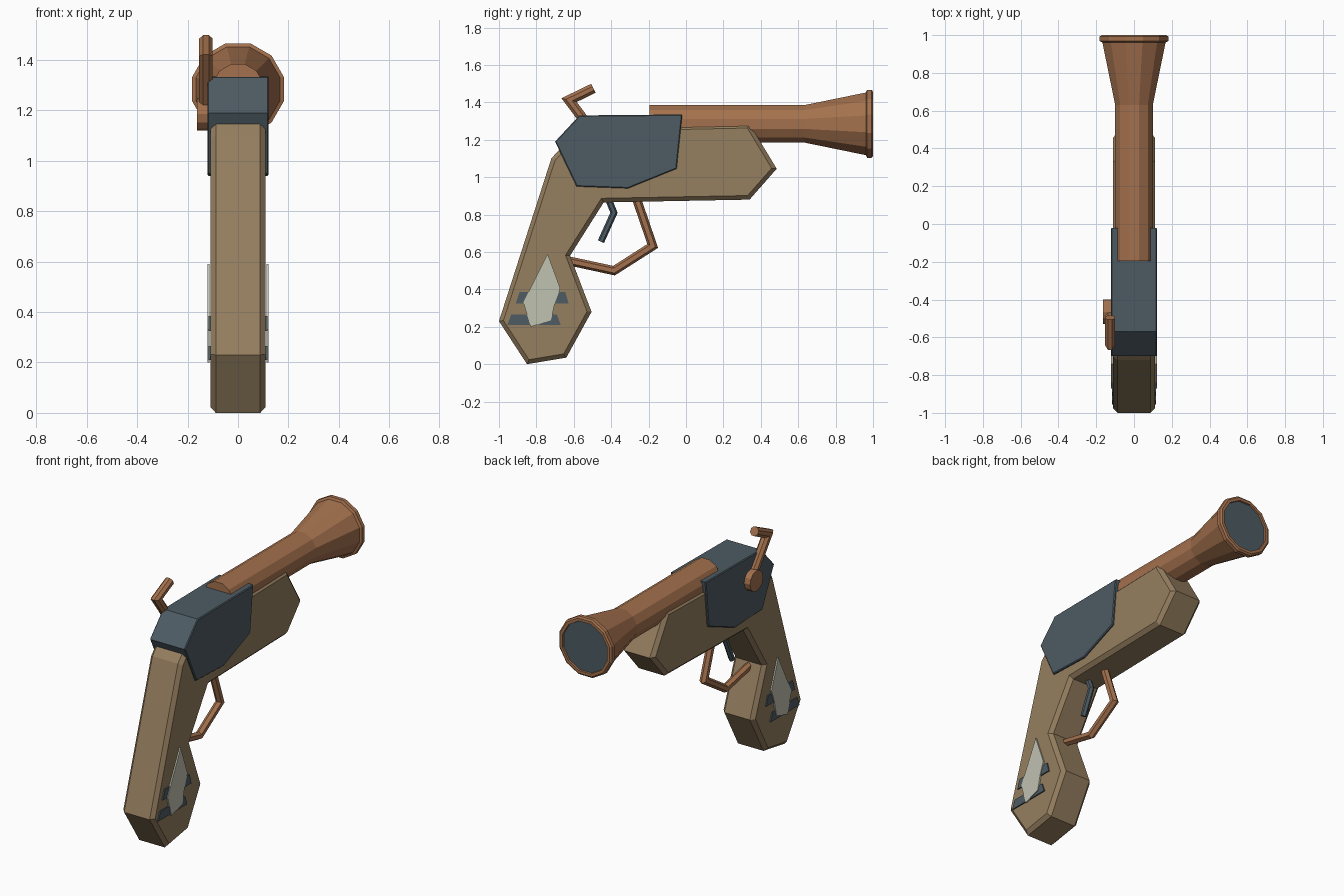
import bpy, bmesh, math
from mathutils import Vector

cube = bpy.data.objects.get("Cube")
if cube:
    bpy.data.objects.remove(cube, do_unlink=True)


def material(name, rgb):
    m = bpy.data.materials.new(name)
    m.use_nodes = True
    m.diffuse_color = (*rgb, 1)
    bsdf = m.node_tree.nodes["Principled BSDF"]
    bsdf.inputs["Base Color"].default_value = (*rgb, 1)
    bsdf.inputs["Roughness"].default_value = 0.8
    return m


WOOD = material("wood", (0.30, 0.21, 0.115))
COPPER = material("copper", (0.37, 0.165, 0.075))
STEEL = material("dark steel", (0.075, 0.105, 0.125))
PALE = material("pale inlay", (0.53, 0.54, 0.44))


def finish(name, bm, mat):
    bmesh.ops.recalc_face_normals(bm, faces=bm.faces)
    me = bpy.data.meshes.new(name)
    bm.to_mesh(me)
    bm.free()
    me.materials.append(mat)
    ob = bpy.data.objects.new(name, me)
    bpy.context.collection.objects.link(ob)
    return ob


def slab(name, outline, x0, x1, mat, chamfer=0):
    """Extrude a side outline of (y, z) points across x, chamfering the side rims."""
    bm = bmesh.new()
    face = bm.faces.new([bm.verts.new((x0, y, z)) for y, z in outline])
    new = bmesh.ops.extrude_face_region(bm, geom=[face])["geom"]
    moved = [v for v in new if isinstance(v, bmesh.types.BMVert)]
    bmesh.ops.translate(bm, verts=moved, vec=(x1 - x0, 0, 0))
    if chamfer:
        rims = [e for e in bm.edges if abs(e.verts[0].co.x - e.verts[1].co.x) < 1e-5]
        bmesh.ops.bevel(bm, geom=rims, offset=chamfer, segments=1, affect='EDGES')
    return finish(name, bm, mat)


def lathe(name, profile, z, mat, sides=12):
    """Revolve (y, radius) points round an axis along y; the ends are capped."""
    bm = bmesh.new()
    rings = []
    for y, r in profile:
        angles = [math.tau * (i + 0.5) / sides for i in range(sides)]
        rings.append([bm.verts.new((r * math.sin(a), y, z + r * math.cos(a))) for a in angles])
    for a, b in zip(rings, rings[1:]):
        for i in range(sides):
            j = (i + 1) % sides
            bm.faces.new((a[i], a[j], b[j], b[i]))
    bm.faces.new(rings[0])
    bm.faces.new(rings[-1])
    return finish(name, bm, mat)


def rod(name, path, x, radius, mat, sides=6):
    """Sweep a polygon along a (y, z) path with mitred joints."""
    pts = [Vector((x, y, z)) for y, z in path]
    side = Vector((1, 0, 0))
    bm = bmesh.new()
    rings = []
    for k, p in enumerate(pts):
        din = (p - pts[k - 1]).normalized() if k else (pts[1] - p).normalized()
        dout = (pts[k + 1] - p).normalized() if k < len(pts) - 1 else din
        mid = (din + dout).normalized()
        out = mid.cross(side) / mid.dot(din)
        angles = [math.tau * (i + 0.5) / sides for i in range(sides)]
        rings.append([bm.verts.new(p + radius * (math.cos(a) * side + math.sin(a) * out))
                      for a in angles])
    for a, b in zip(rings, rings[1:]):
        for i in range(sides):
            j = (i + 1) % sides
            bm.faces.new((a[i], a[j], b[j], b[i]))
    bm.faces.new(rings[0])
    bm.faces.new(rings[-1])
    return finish(name, bm, mat)


# Wooden stock and grip
slab("stock", [(-0.85, 0), (-0.64, 0.035), (-0.505, 0.28), (-0.62, 0.58), (-0.44, 0.865),
               (0.34, 0.88), (0.485, 1.045), (0.34, 1.285), (-0.57, 1.265),
               (-0.72, 1.10), (-1.0, 0.23)], -0.11, 0.11, WOOD, 0.022)

# Steel receiver housing
slab("receiver", [(-0.70, 1.19), (-0.57, 1.33), (-0.02, 1.335), (-0.05, 1.045),
                  (-0.31, 0.94), (-0.585, 0.95)], -0.122, 0.122, STEEL, 0.005)

# Flared barrel with rim and dark mouth
AXIS = 1.285
lathe("barrel", [(-0.195, 0.103), (0.63, 0.103), (0.97, 0.175)], AXIS, COPPER)
lathe("muzzle_rim", [(0.96, 0.17), (0.968, 0.188), (0.992, 0.188), (1.0, 0.178),
                     (1.0, 0.16), (0.985, 0.157)], AXIS, COPPER)
lathe("muzzle_mouth", [(0.97, 0.158), (0.99, 0.158)], AXIS, STEEL)

# Side hammer with its pivot wheel
wheel = [(-0.465 + 0.065 * math.cos(a), 1.185 + 0.065 * math.sin(a))
         for a in (math.tau * i / 12 for i in range(12))]
slab("hammer_wheel", wheel, -0.163, -0.11, COPPER)
rod("hammer_arm", [(-0.46, 1.19), (-0.625, 1.412), (-0.495, 1.475)], -0.127, 0.029, COPPER, 8)

# Trigger and guard
rod("trigger", [(-0.43, 0.92), (-0.385, 0.81), (-0.455, 0.655)], 0, 0.018, STEEL)
rod("trigger_guard", [(-0.28, 0.93), (-0.178, 0.632), (-0.385, 0.5), (-0.63, 0.553)],
    0, 0.024, COPPER)

# Inlaid emblem and bands on both sides of the grip
blade = [(-0.74, 0.59), (-0.672, 0.405), (-0.70, 0.33), (-0.722, 0.235),
         (-0.83, 0.2), (-0.87, 0.33)]
upper = [(-0.89, 0.385), (-0.645, 0.385), (-0.628, 0.325), (-0.91, 0.325)]
lower = [(-0.935, 0.265), (-0.69, 0.265), (-0.67, 0.21), (-0.955, 0.21)]
for side, s in (("left", 1), ("right", -1)):
    slab(side + "_upper_band", upper, s * 0.109, s * 0.1175, STEEL)
    slab(side + "_lower_band", lower, s * 0.109, s * 0.1175, STEEL)
    slab(side + "_blade_inlay", blade, s * 0.1125, s * 0.1215, PALE)
